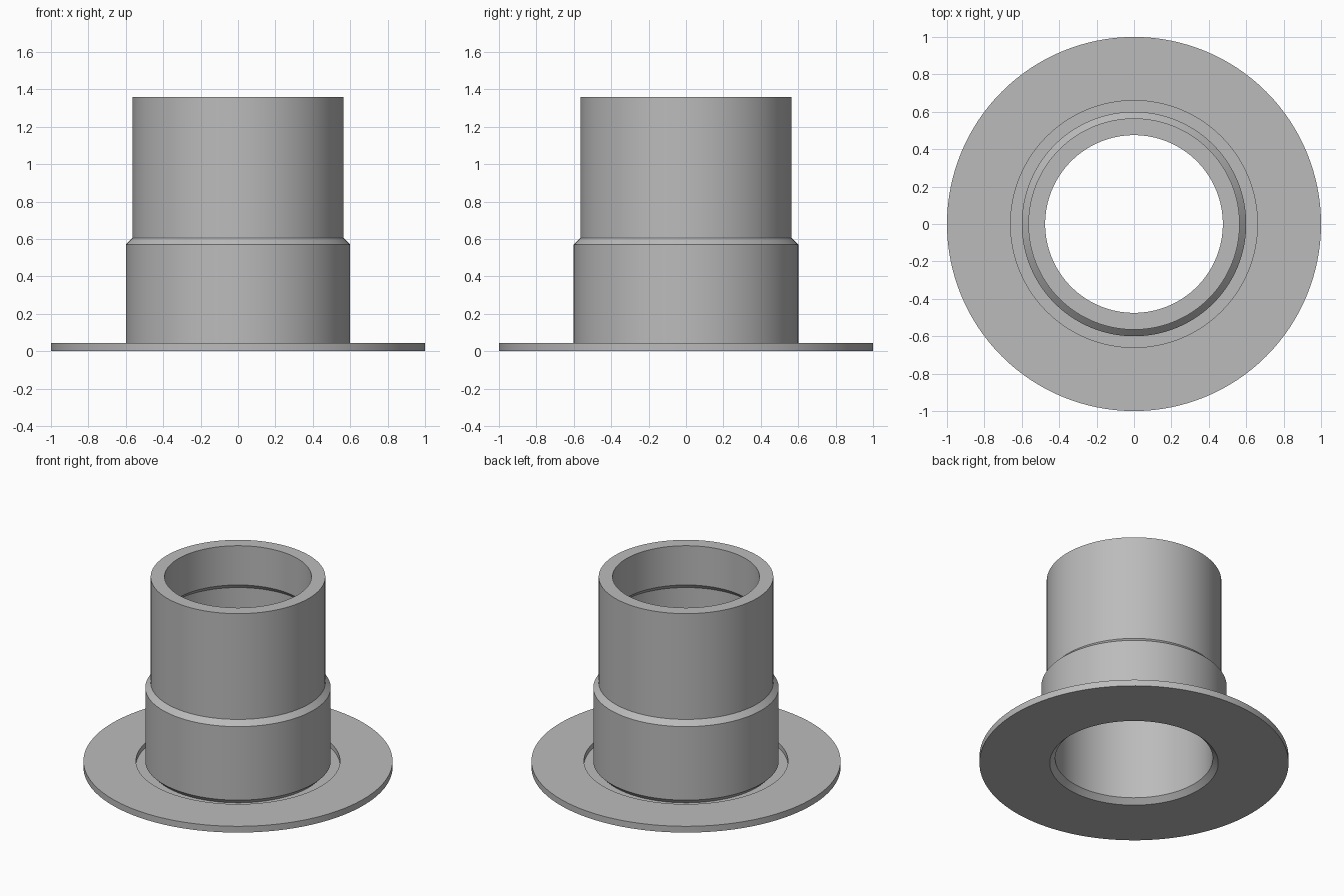
import bpy, bmesh, math

cube = bpy.data.objects.get("Cube")
if cube:
    bpy.data.objects.remove(cube, do_unlink=True)

SEGMENTS = 128
CHAMFER = 0.035


def make_material(name, rgb):
    mat = bpy.data.materials.new(name)
    mat.use_nodes = True
    colour = (*rgb, 1)
    mat.diffuse_color = colour
    mat.node_tree.nodes["Principled BSDF"].inputs["Base Color"].default_value = colour
    return mat


def lathe(name, profile, mat):
    """Spin a closed (radius, height) profile about the z axis."""
    bm = bmesh.new()
    verts = [bm.verts.new((r, 0, z)) for r, z in profile]
    edges = [bm.edges.new((v, verts[(i + 1) % len(verts)])) for i, v in enumerate(verts)]
    bmesh.ops.spin(bm, geom=verts + edges, cent=(0, 0, 0), axis=(0, 0, 1),
                   angle=math.tau, steps=SEGMENTS, use_merge=True)
    bmesh.ops.remove_doubles(bm, verts=bm.verts, dist=1e-5)
    bmesh.ops.recalc_face_normals(bm, faces=bm.faces)
    mesh = bpy.data.meshes.new(name)
    bm.to_mesh(mesh)
    bm.free()
    mesh.materials.append(mat)
    obj = bpy.data.objects.new(name, mesh)
    bpy.context.collection.objects.link(obj)
    bpy.ops.object.select_all(action="DESELECT")
    obj.select_set(True)
    bpy.context.view_layer.objects.active = obj
    bpy.ops.object.shade_smooth_by_angle(angle=math.radians(30))
    return obj


grey = make_material("plain grey", (0.5, 0.5, 0.5))

# Main radii and heights
flange_r, groove_r, collar_r, spout_r = 1.0, 0.66, 0.60, 0.565
wide_bore, narrow_bore = 0.51, 0.475
flange_top, groove_floor = 0.045, 0.01
collar_top, bore_step, top = 0.57, 1.045, 1.36

outside = [
    (wide_bore + CHAMFER, 0), (flange_r, 0), (flange_r, flange_top),
    # Ring groove with an undercut at the collar
    (groove_r, flange_top), (groove_r, groove_floor),
    (collar_r - CHAMFER, groove_floor), (collar_r, groove_floor + CHAMFER),
    # Collar, shoulder and spout
    (collar_r, collar_top), (spout_r, collar_top + CHAMFER), (spout_r, top),
]
# Stepped bore, from the rim down to the chamfered mouth
bore = [
    (narrow_bore, top), (narrow_bore, bore_step + CHAMFER),
    (wide_bore, bore_step), (wide_bore, CHAMFER),
]
lathe("flanged_sleeve", outside + bore, grey)
